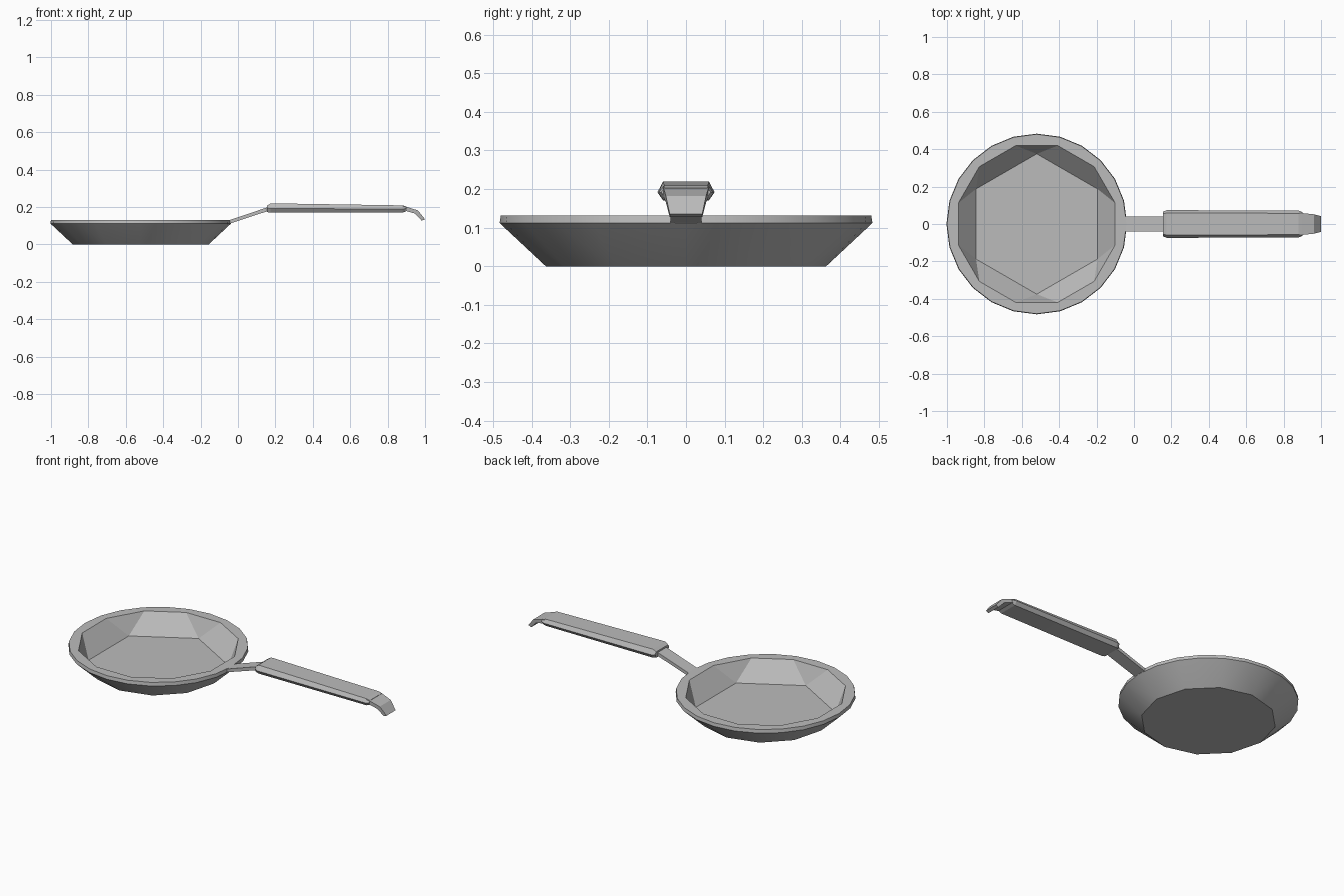
import bpy, bmesh, math

if "Cube" in bpy.data.objects:
    bpy.data.objects.remove(bpy.data.objects["Cube"])

steel = bpy.data.materials.new("grey metal")
steel.diffuse_color = (0.5, 0.5, 0.5, 1)
steel.use_nodes = True
steel.node_tree.nodes["Principled BSDF"].inputs["Base Color"].default_value = steel.diffuse_color
PAN_X = -0.52


def finish(bm, name, angle=30):
    bmesh.ops.recalc_face_normals(bm, faces=bm.faces)
    me = bpy.data.meshes.new(name)
    bm.to_mesh(me)
    bm.free()
    me.materials.append(steel)
    ob = bpy.data.objects.new(name, me)
    bpy.context.collection.objects.link(ob)
    bpy.ops.object.select_all(action='DESELECT')
    ob.select_set(True)
    bpy.context.view_layer.objects.active = ob
    bpy.ops.object.shade_smooth_by_angle(angle=math.radians(angle))
    return ob


def ring(bm, n, r, z, start):
    """Regular polygon of vertices around the pan centre."""
    return [bm.verts.new((PAN_X + r * math.cos(math.radians(start) + math.tau * i / n),
                          r * math.sin(math.radians(start) + math.tau * i / n), z))
            for i in range(n)]


def halve(bm, fine, coarse, aligned):
    """Join a ring to one with half as many sides."""
    n, m = len(fine), len(coarse)
    for i in range(m):
        b, c = coarse[i], coarse[(i + 1) % m]
        prev, a, nxt = fine[2 * i - 1], fine[2 * i], fine[(2 * i + 1) % n]
        bm.faces.new((b, prev, a))
        if aligned:
            bm.faces.new((b, a, nxt))
            bm.faces.new((b, nxt, c))
        else:
            bm.faces.new((b, a, nxt, c))


def loft(name, sections):
    """Skin a row of (x, [(y, z), ...]) sections and cap both ends."""
    bm = bmesh.new()
    loops = [[bm.verts.new((x, y, z)) for y, z in pts] for x, pts in sections]
    for p, q in zip(loops, loops[1:]):
        for i in range(len(p)):
            j = (i + 1) % len(p)
            bm.faces.new((p[i], p[j], q[j], q[i]))
    bm.faces.new(loops[0])
    bm.faces.new(loops[-1])
    return finish(bm, name, 15)


def strap(x, top, bottom, hw, dx=0.0):
    return (x, [(-hw, bottom), (hw, bottom), (hw, top), (-hw, top)])


def hexagon(x, top, mid, bottom, hw_flat, hw_mid):
    return (x, [(-hw_flat, bottom), (hw_flat, bottom), (hw_mid, mid),
                (hw_flat, top), (-hw_flat, top), (-hw_mid, mid)])


# Pan: flared outside, upright lip, flat rim, faceted bowl
bm = bmesh.new()
base = ring(bm, 12, 0.363, 0, 0)
flare = ring(bm, 24, 0.483, 0.112, 0)
lip = ring(bm, 24, 0.48, 0.132, 0)
rim = ring(bm, 12, 0.434, 0.132, 15)
floor = ring(bm, 6, 0.375, 0.025, 30)
bm.faces.new(base)
halve(bm, flare, base, True)
for i in range(24):
    j = (i + 1) % 24
    bm.faces.new((flare[i], flare[j], lip[j], lip[i]))
halve(bm, lip[1:] + lip[:1], rim, True)
halve(bm, rim[1:] + rim[:1], floor, False)
bm.faces.new(floor)
finish(bm, "pan")

# Sloping neck from the rim to the grip
loft("neck", [strap(-0.065, 0.124, 0.106, 0.04),
              strap(-0.04, 0.132, 0.113, 0.04),
              strap(0.17, 0.203, 0.182, 0.04)])

# Six-sided grip, slightly tapered
loft("grip", [hexagon(0.156, 0.208, 0.195, 0.173, 0.055, 0.066),
              hexagon(0.175, 0.22, 0.192, 0.17, 0.059, 0.074),
              hexagon(0.88, 0.209, 0.19, 0.17, 0.057, 0.072),
              hexagon(0.90, 0.203, 0.192, 0.178, 0.055, 0.064)])

# Curled tip: the path bends down, with a slanted end face
top_path = [(0.88, 0.208, 0.060), (0.962, 0.182, 0.052), (1.0, 0.135, 0.042)]
low_path = [(0.88, 0.184), (0.947, 0.165), (0.982, 0.127)]
bm = bmesh.new()
loops = []
for (x, z, hw), (u, w) in zip(top_path, low_path):
    loops.append([bm.verts.new(p) for p in
                  ((x, -hw, z), (x, hw, z), (u, hw, w), (u, -hw, w))])
for p, q in zip(loops, loops[1:]):
    for i in range(4):
        j = (i + 1) % 4
        bm.faces.new((p[i], p[j], q[j], q[i]))
bm.faces.new(loops[0])
bm.faces.new(loops[-1])
finish(bm, "curled_tip", 15)
